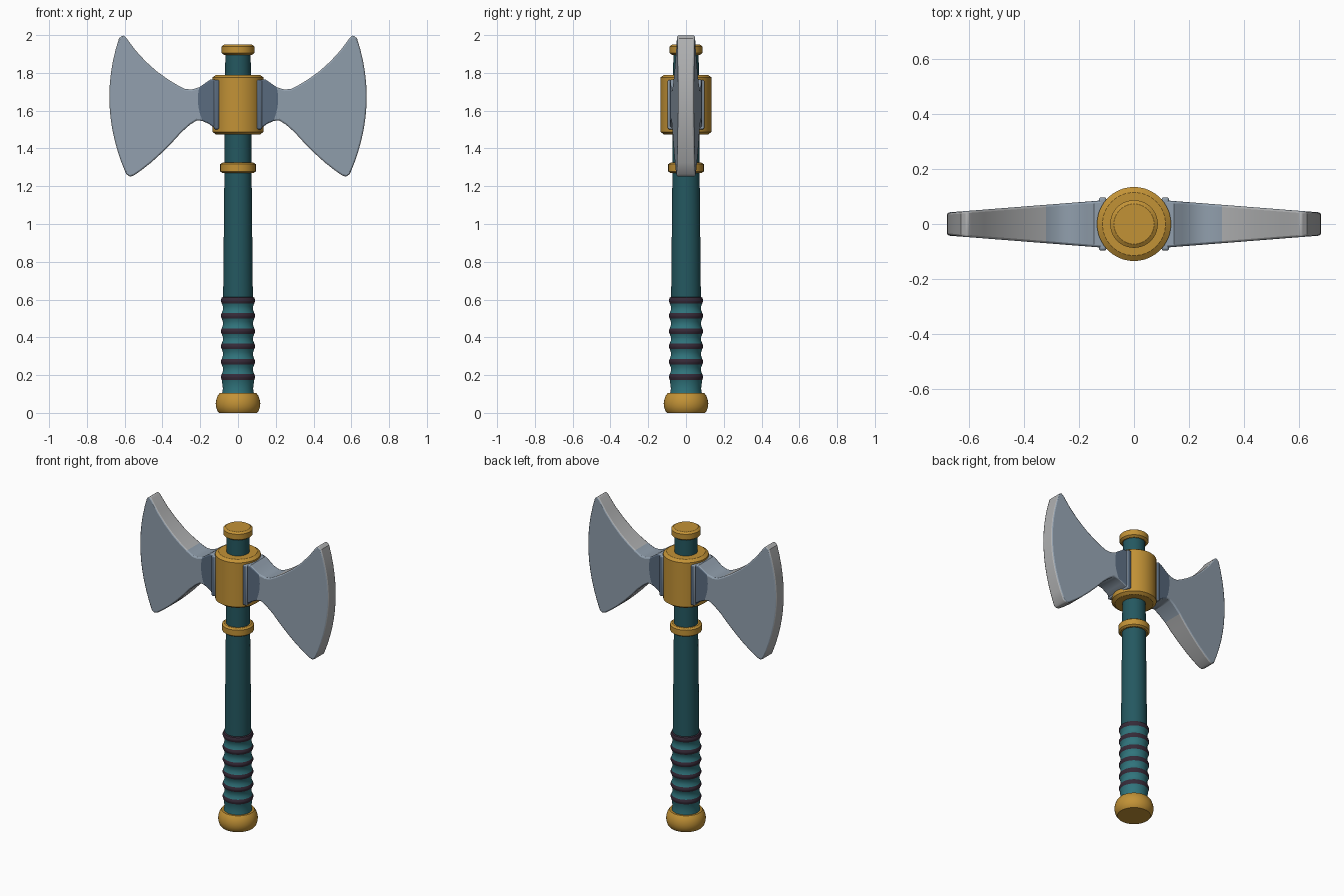
import bpy, bmesh, math

if "Cube" in bpy.data.objects:
    bpy.data.objects.remove(bpy.data.objects["Cube"])


def material(name, r, g, b):
    """Flat colour given as sRGB 0-255, stored as linear values."""
    lin = [((c / 255 + 0.055) / 1.055) ** 2.4 for c in (r, g, b)]
    m = bpy.data.materials.new(name)
    m.diffuse_color = (*lin, 1)
    m.use_nodes = True
    m.node_tree.nodes["Principled BSDF"].inputs["Base Color"].default_value = m.diffuse_color
    return m


GOLD = material("gold", 194, 146, 54)
TEAL = material("dark teal", 36, 88, 96)
GRIP = material("light teal", 48, 116, 124)
BAND = material("dark plum", 54, 42, 56)
STEEL = material("blue steel", 145, 159, 173)
SLATE = material("slate", 90, 107, 127)
EDGE = material("pale edge", 176, 177, 178)


def finish(bm, name, mats, bevel=0, angle=35):
    bmesh.ops.recalc_face_normals(bm, faces=bm.faces)
    me = bpy.data.meshes.new(name)
    bm.to_mesh(me)
    bm.free()
    for m in mats:
        me.materials.append(m)
    ob = bpy.data.objects.new(name, me)
    bpy.context.collection.objects.link(ob)
    bpy.ops.object.select_all(action='DESELECT')
    ob.select_set(True)
    bpy.context.view_layer.objects.active = ob
    bpy.ops.object.shade_smooth_by_angle(angle=math.radians(angle))
    if bevel:
        mod = ob.modifiers.new("soft edges", 'BEVEL')
        mod.width = bevel
        mod.segments = 2
        mod.limit_method = 'ANGLE'
        mod.angle_limit = math.radians(40)
    return ob


def lathe(name, profile, mats, rule=None, seg=40):
    """Turn (radius, height) points round z; rule gives a slot per profile step."""
    bm = bmesh.new()
    rings = [[bm.verts.new((r * math.cos(2 * math.pi * i / seg),
                            r * math.sin(2 * math.pi * i / seg), z))
              for i in range(seg)] for r, z in profile]
    for k in range(len(rings) - 1):
        for i in range(seg):
            j = (i + 1) % seg
            f = bm.faces.new((rings[k][i], rings[k][j], rings[k + 1][j], rings[k + 1][i]))
            f.material_index = rule(k) if rule else 0
    bm.faces.new(rings[0])
    bm.faces.new(rings[-1])
    return finish(bm, name, mats)


def ring(name, r, z0, z1, c):
    """Chamfered gold band."""
    lathe(name, [(r - c, z0), (r, z0 + c * 0.7), (r, z1 - c * 0.7), (r - c, z1)], [GOLD])


# Handle shaft and gold fittings
lathe("shaft", [(0.079, 0.58), (0.072, 1.27), (0.067, 1.92)], [TEAL])
lathe("pommel", [(0.100, 0), (0.110, 0.012), (0.116, 0.032), (0.118, 0.05),
                 (0.115, 0.07), (0.108, 0.09), (0.097, 0.105)], [GOLD])
ring("top_cap", 0.087, 1.895, 1.95, 0.014)
ring("lower_ring", 0.094, 1.27, 1.325, 0.012)
ring("collar", 0.135, 1.473, 1.79, 0.02)

# Grip: swelling dark bands with waisted wrap between them
profile, slots = [(0.086, 0.09), (0.080, 0.13)], [1]
for i in range(6):
    z = 0.19 + 0.081 * i
    profile += [(0.086, z - 0.015), (0.091, z - 0.004), (0.091, z + 0.004), (0.086, z + 0.015)]
    slots += [1, 0, 0, 0]
    if i < 5:
        profile += [(0.080, z + 0.031), (0.080, z + 0.050)]
        slots += [1, 1]
profile.append((0.077, 0.615))
slots.append(0)
lathe("grip", profile, [BAND, GRIP], lambda k: slots[k])

# Blade columns: top x, top z, bottom x, bottom z, outward bulge
COLUMNS = [
    (0.09, 1.762, 0.09, 1.500, 0), (0.145, 1.765, 0.115, 1.503, 0),
    (0.175, 1.745, 0.155, 1.530, 0.006), (0.205, 1.724, 0.187, 1.545, 0.015),
    (0.245, 1.712, 0.218, 1.549, 0.008), (0.280, 1.715, 0.255, 1.525, 0.008),
    (0.320, 1.735, 0.300, 1.485, 0.010), (0.370, 1.765, 0.350, 1.430, 0.016),
    (0.430, 1.808, 0.405, 1.375, 0.026), (0.490, 1.862, 0.460, 1.325, 0.038),
    (0.545, 1.922, 0.515, 1.282, 0.052), (0.592, 1.986, 0.550, 1.258, 0.066),
    (0.608, 2.000, 0.572, 1.250, 0.073), (0.630, 1.983, 0.592, 1.264, 0.069)]
ROWS = 12


def blade(name, side):
    bm = bmesh.new()
    grids = []
    for s in (-1, 1):
        grid = []
        for tx, tz, bx, bz, bulge in COLUMNS:
            col = []
            for j in range(ROWS + 1):
                v = j / ROWS
                x = tx + (bx - tx) * v + 4 * v * (1 - v) * bulge
                y = 0.088 - (x - 0.09) * 0.046 / 0.59
                col.append(bm.verts.new((side * x, s * y, tz + (bz - tz) * v)))
            grid.append(col)
        grids.append(grid)
    a, b = grids
    n = len(COLUMNS) - 1

    def face(verts, slot):
        bm.faces.new(verts).material_index = slot

    for i in range(n):
        for g in grids:  # broad faces, slate next to the collar
            for j in range(ROWS):
                face((g[i][j], g[i + 1][j], g[i + 1][j + 1], g[i][j + 1]), 1 if i < 3 else 0)
        for j in (0, ROWS):  # upper and lower rims
            face((a[i][j], a[i + 1][j], b[i + 1][j], b[i][j]), 2 if i >= 6 else 0)
    for j in range(ROWS):  # root and cutting edge
        face((a[0][j], a[0][j + 1], b[0][j + 1], b[0][j]), 0)
        face((a[n][j], a[n][j + 1], b[n][j + 1], b[n][j]), 2)
    finish(bm, name, [STEEL, SLATE, EDGE], bevel=0.008)


def lip(name, side):
    """Raised clamp where a blade meets the collar."""
    bm = bmesh.new()
    bmesh.ops.create_cube(bm, size=1)
    for v in bm.verts:
        v.co = (side * 0.114 + v.co.x * 0.028, v.co.y * 0.194, 1.632 + v.co.z * 0.262)
    for f in bm.faces:
        f.normal_update()
        f.material_index = 1 if abs(f.normal.y) > 0.5 else 0
    finish(bm, name, [STEEL, SLATE], bevel=0.008)


for label, side in (("left", -1), ("right", 1)):
    blade(label + "_blade", side)
    lip(label + "_blade_lip", side)
